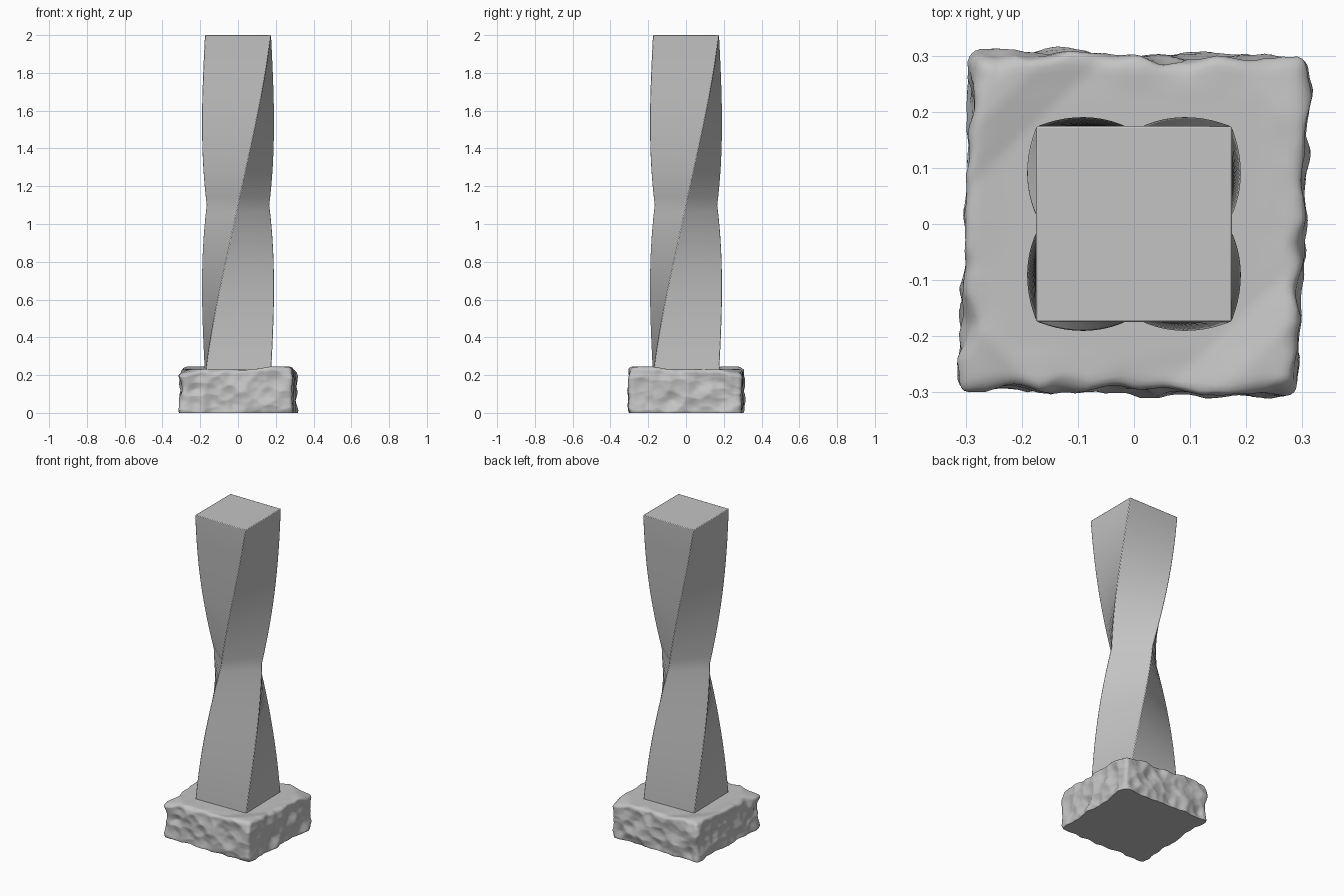
import bpy, bmesh, math
from mathutils import Vector, noise

if "Cube" in bpy.data.objects:
    bpy.data.objects.remove(bpy.data.objects["Cube"])

stone = bpy.data.materials.new("grey stone")
stone.use_nodes = True
GREY = (0.55, 0.55, 0.55, 1)
stone.diffuse_color = GREY
stone.node_tree.nodes["Principled BSDF"].inputs["Base Color"].default_value = GREY


def finish(bm, name, angle):
    """Turn a bmesh into a named, smooth-shaded object."""
    bmesh.ops.recalc_face_normals(bm, faces=bm.faces)
    mesh = bpy.data.meshes.new(name)
    bm.to_mesh(mesh)
    bm.free()
    mesh.materials.append(stone)
    obj = bpy.data.objects.new(name, mesh)
    bpy.context.collection.objects.link(obj)
    bpy.ops.object.select_all(action="DESELECT")
    obj.select_set(True)
    bpy.context.view_layer.objects.active = obj
    bpy.ops.object.shade_smooth_by_angle(angle=math.radians(angle))
    return obj


# Twisted column: a square turning a quarter turn, narrowest at the waist,
# turning fastest there and slowing towards both ends
BOTTOM, TOP, STEPS = 0.2, 2.0, 48
END_RADIUS, WAIST_RADIUS = 0.247, 0.167
bm = bmesh.new()
rings = []
for i in range(STEPS + 1):
    u = 2 * i / STEPS - 1
    reach = abs(u)
    ease = reach + 0.4 * reach * (1 - reach)
    radius = WAIST_RADIUS + (END_RADIUS - WAIST_RADIUS) * ease
    turn = math.copysign(ease, u) * math.pi / 4
    ring = []
    for k in range(4):
        a = turn + k * math.pi / 2
        ring.append(bm.verts.new((radius * math.cos(a), radius * math.sin(a),
                                  BOTTOM + i / STEPS * (TOP - BOTTOM))))
    rings.append(ring)
for low, high in zip(rings, rings[1:]):
    for k in range(4):
        n = (k + 1) % 4
        bm.faces.new((low[k], low[n], high[n], high[k]))
bm.faces.new(rings[0])
bm.faces.new(rings[-1])
column = finish(bm, "twisted_column", 35)
bevel = column.modifiers.new("soft edges", "BEVEL")
bevel.width = 0.004
bevel.segments = 2
bevel.limit_method = "ANGLE"
bevel.angle_limit = math.radians(40)

# Rough-hewn plinth: a dense block chipped by noise, flat underneath
HALF, HEIGHT, ROUND = 0.296, 0.23, 0.022
bm = bmesh.new()
bmesh.ops.create_cube(bm, size=1)
bmesh.ops.subdivide_edges(bm, edges=bm.edges, cuts=55, use_grid_fill=True)
for v in bm.verts:
    p = Vector((v.co.x * 2 * HALF, v.co.y * 2 * HALF, (v.co.z + 0.5) * HEIGHT))
    # Round the rims and the upright corners
    core = Vector((max(-HALF + ROUND, min(HALF - ROUND, p.x)),
                   max(-HALF + ROUND, min(HALF - ROUND, p.y)),
                   max(ROUND / 2, min(HEIGHT - ROUND, p.z))))
    out = p - core
    if out.length > ROUND:
        p = core + out.normalized() * ROUND
    edge = max(abs(p.x), abs(p.y))
    side = min(1, max(0, (edge - 0.22) / 0.06))
    # Broad swells plus scooped chips on the sides
    swell = noise.noise(p * 11)
    chip = noise.voronoi(p * 13)[0][0] - 0.45
    push = 0.012 * swell + 0.024 * chip + 0.002 * noise.noise(p * 35)
    outward = Vector((p.x if abs(p.x) > HALF - 0.04 else 0,
                      p.y if abs(p.y) > HALF - 0.04 else 0, 0))
    if outward.length:
        p += outward.normalized() * push * side
    # Upper face level around the column, raised and worn at opposite corners
    lift = max(0, p.z / HEIGHT)
    if lift > 0.4:
        worn = max(0, abs(p.x + p.y) - 0.46)
        rise = max(0, abs(p.x - p.y) - 0.36)
        p.z += lift * (0.006 * side * swell - 0.2 * worn
                       + min(0.015, 0.15 * rise))
    # Flat bed underneath, plan slightly out of square
    if v.co.z < -0.499:
        p.z = 0
    p.x, p.y = p.x + 0.035 * p.y, p.y - 0.015 * p.x
    v.co = p
finish(bm, "rough_plinth", 50)
